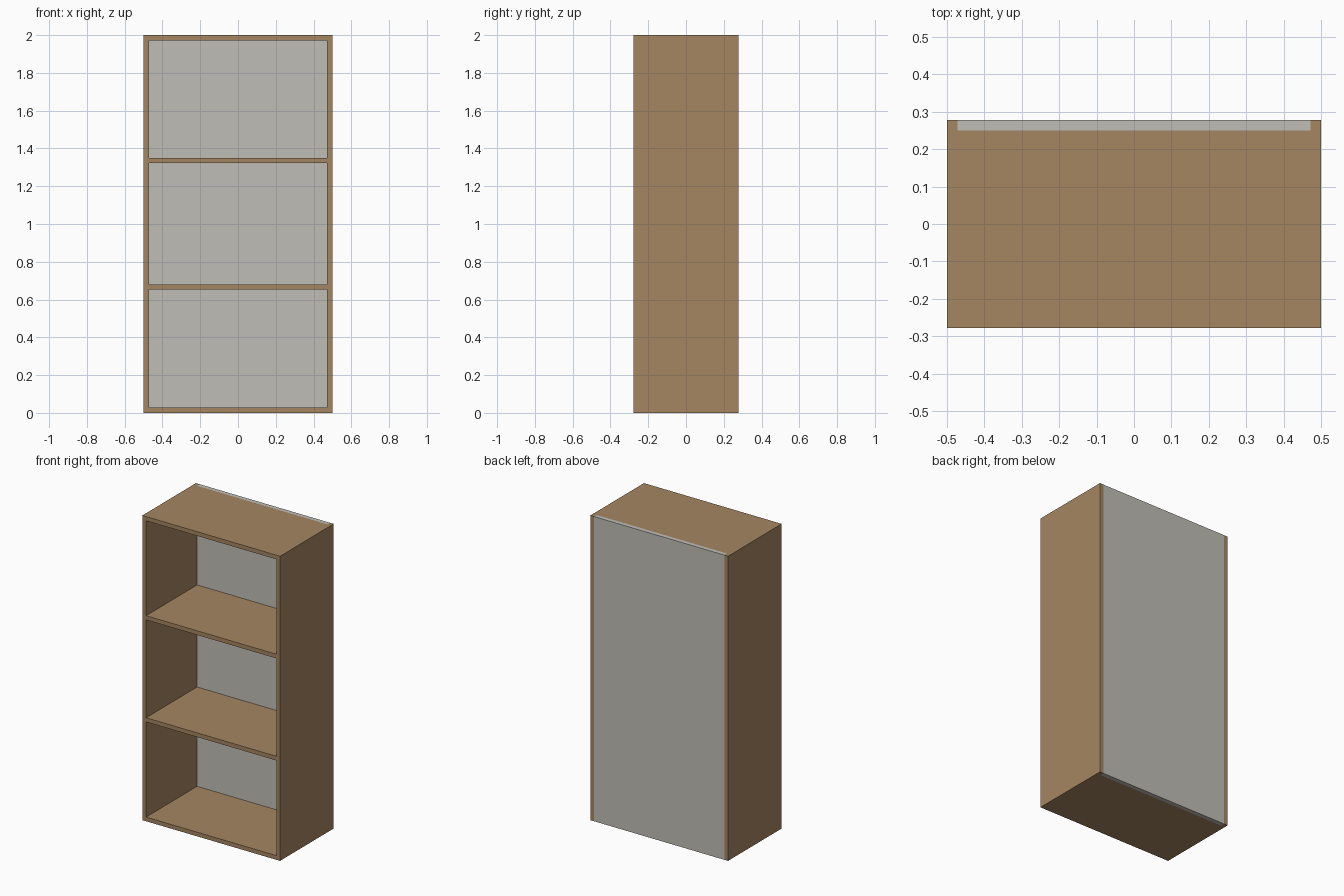
import bpy
import bmesh
from mathutils import Vector

cube = bpy.data.objects.get("Cube")
if cube:
    bpy.data.objects.remove(cube, do_unlink=True)


def make_material(name, color):
    mat = bpy.data.materials.new(name)
    mat.use_nodes = True
    mat.diffuse_color = color
    mat.node_tree.nodes["Principled BSDF"].inputs["Base Color"].default_value = color
    return mat


def board(name, low, high, mat):
    """Flat board between two opposite corners."""
    low, high = Vector(low), Vector(high)
    size, centre = high - low, (low + high) / 2
    bm = bmesh.new()
    bmesh.ops.create_cube(bm, size=1)
    for v in bm.verts:
        v.co = Vector(a * b for a, b in zip(v.co, size)) + centre
    mesh = bpy.data.meshes.new(name)
    bm.to_mesh(mesh)
    bm.free()
    mesh.materials.append(mat)
    obj = bpy.data.objects.new(name, mesh)
    bpy.context.collection.objects.link(obj)
    return obj


wood = make_material("light brown wood", (0.375, 0.237, 0.121, 1))
grey = make_material("warm grey backing", (0.527, 0.515, 0.474, 1))

# Overall half width, half depth, height and board thickness
W, D, H, T = 0.5, 0.278, 2.0, 0.0275
inner, back = W - T, D - T

# Full-height side panels
board("left_side", (inner, -D, 0), (W, D, H), wood)
board("right_side", (-W, -D, 0), (-inner, D, H), wood)

# Horizontal boards between the sides, in front of the back panel
levels = {"bottom_board": 0, "lower_shelf": 0.652,
          "upper_shelf": 1.322, "top_board": H - T}
for name, z in levels.items():
    board(name, (-inner, -D, z), (inner, back, z + T), wood)

# Back panel set between the sides
board("back_panel", (-inner, back, 0), (inner, D, H), grey)
